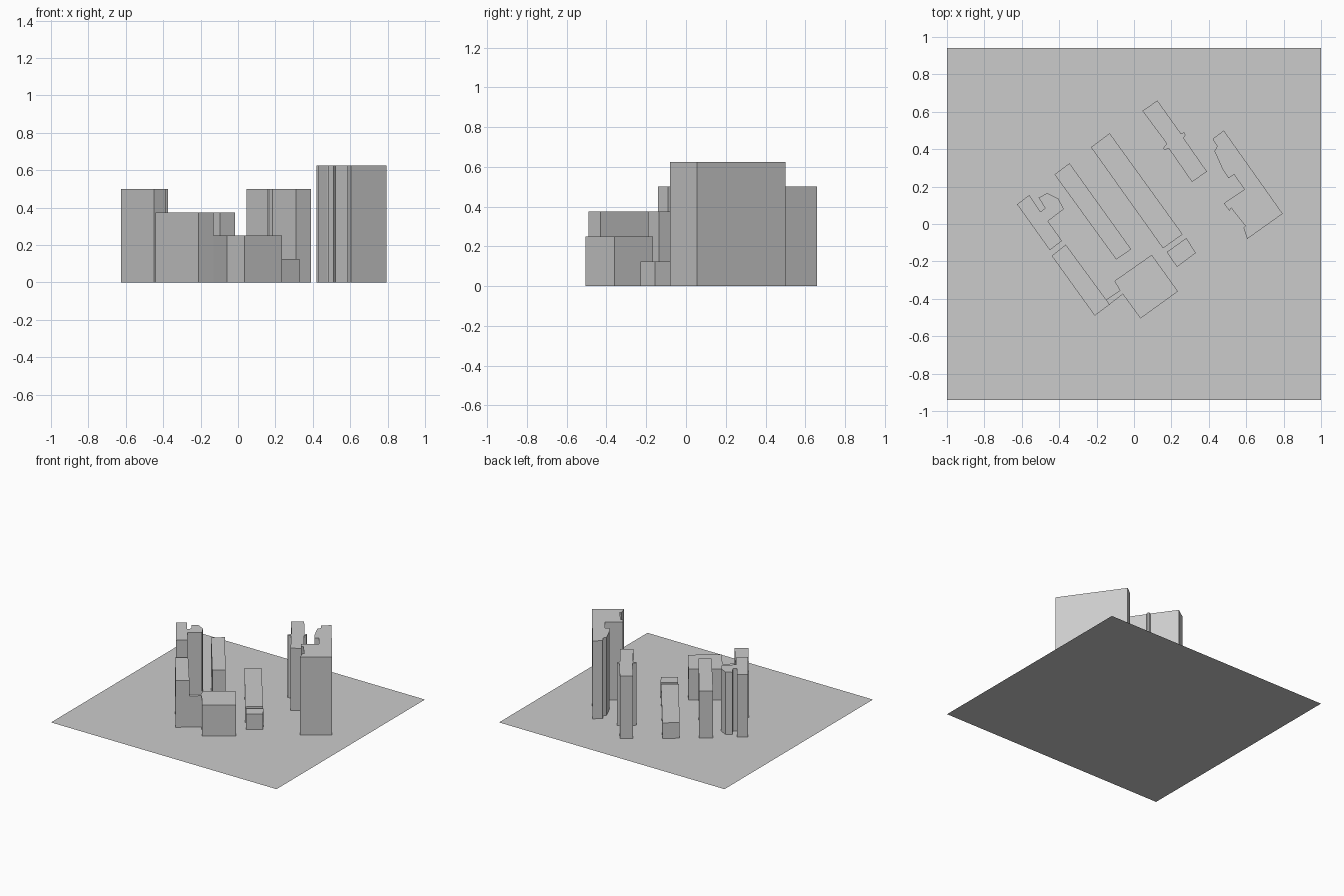
import bpy
import bmesh

old = bpy.data.objects.get("Cube")
if old:
    bpy.data.objects.remove(old, do_unlink=True)

# One matte grey for the whole massing model
GREY = (0.6, 0.6, 0.6, 1)
grey = bpy.data.materials.new("massing grey")
grey.use_nodes = True
grey.diffuse_color = GREY
shader = next(n for n in grey.node_tree.nodes if n.type == "BSDF_PRINCIPLED")
shader.inputs["Base Color"].default_value = GREY
shader.inputs["Roughness"].default_value = 0.8

STOREY = 0.125


def footprint(name, outline, storeys=0):
    """Fill a plan outline and raise it by a number of storeys."""
    bm = bmesh.new()
    face = bm.faces.new([bm.verts.new((x, y, 0)) for x, y in outline])
    face.normal_update()
    if face.normal.z < 0:
        face.normal_flip()
    if storeys:
        raised = bmesh.ops.extrude_face_region(bm, geom=[face])["geom"]
        top = [v for v in raised if isinstance(v, bmesh.types.BMVert)]
        bmesh.ops.translate(bm, verts=top, vec=(0, 0, storeys * STOREY))
        # the ground already closes the underside
        base = [f for f in bm.faces if all(v.co.z < 0.001 for v in f.verts)]
        bmesh.ops.delete(bm, geom=base, context="FACES_ONLY")
        bmesh.ops.recalc_face_normals(bm, faces=bm.faces)
        if max(bm.faces, key=lambda f: f.calc_center_median().z).normal.z < 0:
            bmesh.ops.reverse_faces(bm, faces=bm.faces)
    mesh = bpy.data.meshes.new(name)
    bm.to_mesh(mesh)
    bm.free()
    mesh.materials.append(grey)
    obj = bpy.data.objects.new(name, mesh)
    bpy.context.collection.objects.link(obj)
    return obj


# Flat site
footprint("ground", [(-1, -.94), (1, -.94), (1, .94), (-1, .94)])

# Plain slab blocks
footprint("long_low_block", [(-.23, .41), (-.13, .485), (.26, -.055), (.155, -.13)], 1)
footprint("small_annex", [(.175, -.15), (.28, -.075), (.33, -.155), (.23, -.23)], 1)
footprint("middle_slab", [(-.425, .265), (-.345, .325), (-.015, -.135), (-.095, -.19)], 3)
footprint("front_slab", [(-.44, -.17), (-.365, -.11), (-.13, -.43), (-.21, -.49)], 3)

# Square hall with a link to the front slab
footprint("front_hall", [
    (-.105, -.305), (.095, -.165), (.235, -.36), (.035, -.505),
    (-.06, -.375), (-.13, -.43), (-.15, -.405), (-.075, -.355)], 2)

# Hooked block on the right side
footprint("hooked_block", [
    (-.625, .105), (-.56, .155), (-.5, .065), (-.475, .085), (-.51, .14),
    (-.465, .165), (-.405, .135), (-.375, .08), (-.46, .015),
    (-.385, -.09), (-.45, -.14)], 4)

# Rear slab with stair bays on both long sides
footprint("rear_slab", [
    (.045, .605), (.125, .66), (.25, .485), (.27, .49), (.275, .475),
    (.265, .46), (.39, .28), (.31, .225), (.185, .405), (.165, .395),
    (.155, .405), (.175, .43)], 4)

# Tallest block with a recessed court
footprint("tall_block", [
    (.42, .455), (.48, .5), (.795, .055), (.605, -.08), (.585, -.02),
    (.595, -.01), (.52, .085), (.51, .07), (.48, .11), (.59, .185),
    (.535, .265), (.505, .245), (.475, .29), (.43, .39), (.445, .415)], 5)
